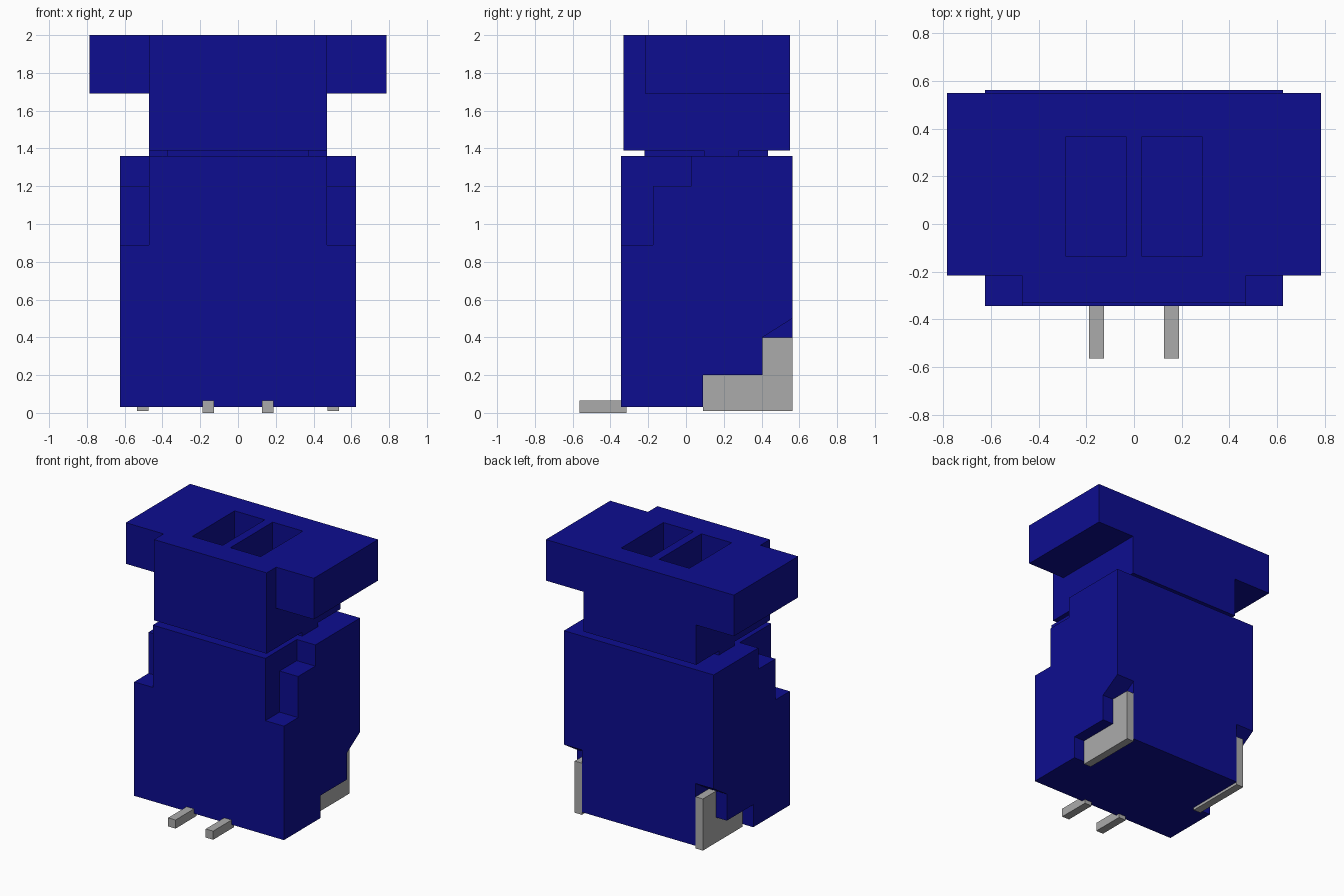
import bpy
import bmesh

cube = bpy.data.objects.get("Cube")
if cube:
    bpy.data.objects.remove(cube, do_unlink=True)


def material(name, rgb):
    m = bpy.data.materials.new(name)
    m.use_nodes = True
    m.diffuse_color = (*rgb, 1)
    m.node_tree.nodes["Principled BSDF"].inputs["Base Color"].default_value = (*rgb, 1)
    return m


BLUE = material("dark blue plastic", (0.004, 0.004, 0.28))
GREY = material("grey metal", (0.41, 0.41, 0.41))


def prism(name, axis, profile, lo, hi, mat=BLUE):
    """Extrude a (y, z) profile along x, or an (x, z) profile along y."""
    def place(a, b, t):
        return (t, a, b) if axis == "x" else (a, t, b)
    bm = bmesh.new()
    base = bm.faces.new([bm.verts.new(place(a, b, lo)) for a, b in profile])
    new = bmesh.ops.extrude_face_region(bm, geom=[base])["geom"]
    step = place(0, 0, hi - lo)
    bmesh.ops.translate(bm, vec=step, verts=[v for v in new if isinstance(v, bmesh.types.BMVert)])
    bmesh.ops.recalc_face_normals(bm, faces=bm.faces)
    mesh = bpy.data.meshes.new(name)
    bm.to_mesh(mesh)
    bm.free()
    mesh.materials.append(mat)
    obj = bpy.data.objects.new(name, mesh)
    bpy.context.collection.objects.link(obj)
    return obj


def box(name, x, y, z, mat=BLUE):
    return prism(name, "x", [(y[0], z[0]), (y[1], z[0]), (y[1], z[1]), (y[0], z[1])], *x, mat)


def cut(obj, cutters):
    """Subtract the cutters, bake the result and delete them."""
    for c in cutters:
        c.hide_render = True
        mod = obj.modifiers.new("cut", "BOOLEAN")
        mod.operation, mod.solver, mod.object = "DIFFERENCE", "EXACT", c
    bpy.context.view_layer.update()
    baked = bpy.data.meshes.new_from_object(obj.evaluated_get(bpy.context.evaluated_depsgraph_get()))
    obj.modifiers.clear()
    obj.data = baked
    for c in cutters:
        bpy.data.objects.remove(c, do_unlink=True)


def sides(lo, hi):
    """The same x range on the left (+x) and the right (-x)."""
    return (("left", lo, hi), ("right", -hi, -lo))


# Housing with stepped front corners and recesses for the metal tabs
housing = box("housing", (-0.625, 0.625), (-0.345, 0.563), (0.03, 1.36))
corner_step = [(-0.5, 0.89), (-0.175, 0.89), (-0.175, 1.2), (0.03, 1.2), (0.03, 1.5), (-0.5, 1.5)]
tab_recess = [(0.09, -0.1), (0.7, -0.1), (0.7, 0.5875), (0.563, 0.5), (0.405, 0.4), (0.405, 0.2), (0.09, 0.2)]
cutters = []
for side, lo, hi in sides(0.47, 0.8):
    cutters.append(prism(side + "_corner_cutter", "x", corner_step, lo, hi))
for side, lo, hi in sides(0.475, 0.8):
    cutters.append(prism(side + "_recess_cutter", "x", tab_recess, lo, hi))
cut(housing, cutters)

# L-shaped solder tabs
tab = [(0.09, 0.01), (0.563, 0.01), (0.563, 0.4), (0.405, 0.4), (0.405, 0.2), (0.09, 0.2)]
for side, lo, hi in sides(0.475, 0.535):
    prism(side + "_solder_tab", "x", tab, lo, hi, GREY)

# Contact pins at the front
for side, lo, hi in sides(0.126, 0.188):
    box(side + "_contact_pin", (lo, hi), (-0.565, -0.315), (0, 0.065), GREY)

# T-shaped plug with set-back wings and two deep pockets in the top
t_shape = [(-0.47, 1.39), (0.47, 1.39), (0.47, 1.69), (0.785, 1.69),
           (0.785, 2), (-0.785, 2), (-0.785, 1.69), (-0.47, 1.69)]
plug = prism("plug", "y", t_shape, -0.33, 0.55)
cutters = []
for side, lo, hi in sides(0.47, 0.9):
    cutters.append(box(side + "_wing_cutter", (lo, hi), (-0.5, -0.217), (1.5, 2.2)))
for side, lo, hi in sides(0.033, 0.285):
    cutters.append(box(side + "_pocket_cutter", (lo, hi), (-0.137, 0.367), (1.5, 2.2)))
cut(plug, cutters)

# Neck joining plug and housing, with a wider cross bar
box("plug_neck", (-0.375, 0.375), (-0.22, 0.435), (1.34, 1.41))
box("neck_cross_bar", (-0.47, 0.47), (0.095, 0.28), (1.35, 1.4))
